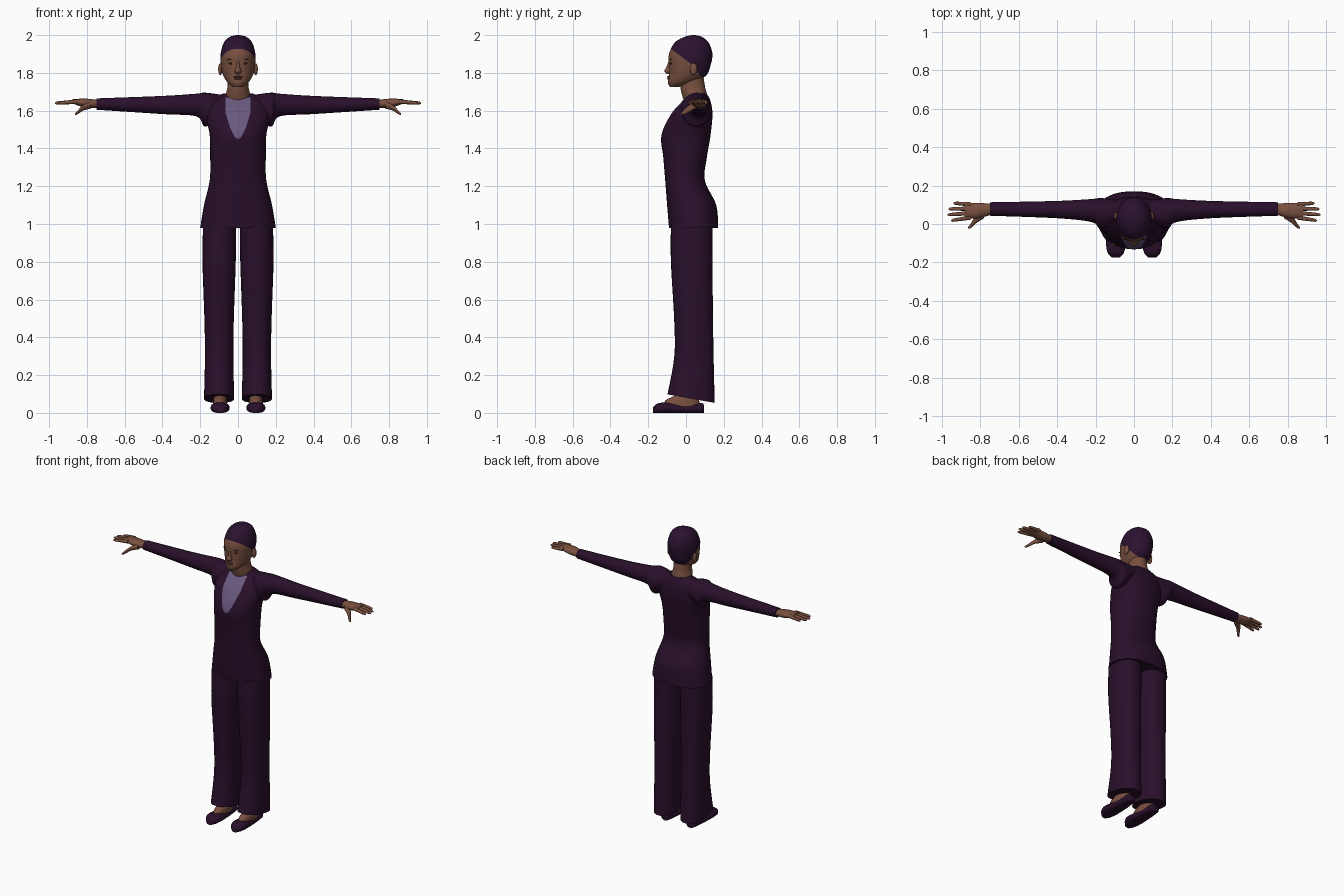
import bpy, bmesh, math
from mathutils import Vector

cube = bpy.data.objects.get("Cube")
if cube:
    bpy.data.objects.remove(cube, do_unlink=True)


def material(name, *rgb):
    mat = bpy.data.materials.new(name)
    mat.use_nodes = True
    mat.diffuse_color = (*rgb, 1)
    mat.node_tree.nodes["Principled BSDF"].inputs["Base Color"].default_value = (*rgb, 1)
    return mat


suit = material("dark plum cloth", .022, .005, .024)
hair = material("dark plum hair", .024, .006, .03)
skin = material("brown skin", .19, .08, .05)
blouse = material("lilac blouse", .14, .1, .21)
lips = material("lip brown", .13, .05, .04)
eyes = material("eye brown", .04, .02, .01)


def finish(name, bm, mat):
    bmesh.ops.recalc_face_normals(bm, faces=bm.faces)
    mesh = bpy.data.meshes.new(name)
    bm.to_mesh(mesh)
    bm.free()
    mesh.materials.append(mat)
    part = bpy.data.objects.new(name, mesh)
    bpy.context.collection.objects.link(part)
    bpy.ops.object.select_all(action="DESELECT")
    part.select_set(True)
    bpy.context.view_layer.objects.active = part
    bpy.ops.object.shade_smooth_by_angle(angle=math.radians(50))
    return part


def smooth_path(rings, steps):
    """Catmull-Rom interpolation between cross-sections."""
    padded = [rings[0], *rings, rings[-1]]
    path = []
    for before, start, end, after in zip(padded, padded[1:], padded[2:], padded[3:]):
        for step in range(steps):
            t = step / steps
            path.append([
                b + t / 2 * (c - a + t * (2*a - 5*b + 4*c - d + t * (3*(b - c) + d - a)))
                for a, b, c, d in zip(before, start, end, after)])
    return path + [rings[-1]]


def rounded(value, power):
    return math.copysign(abs(value) ** (2 / power), value)


def loft(name, mat, axis, rings, side=1, power=2, steps=5, sides=32, warp=None):
    """Each ring is (position on axis, first middle, radius, second middle, radius)."""
    bm = bmesh.new()
    loops = []
    for along, mid_a, radius_a, mid_b, radius_b in smooth_path(rings, steps):
        loop = []
        for k in range(sides):
            angle = math.tau * k / sides
            a = mid_a + radius_a * rounded(math.cos(angle), power)
            b = mid_b + radius_b * rounded(math.sin(angle), power)
            point = {"x": (along, a, b), "y": (a, along, b), "z": (a, b, along)}[axis]
            x, y, z = warp(*point) if warp else point
            loop.append(bm.verts.new((x * side, y, z)))
        loops.append(loop)
    for lower, upper in zip(loops, loops[1:]):
        for k in range(sides):
            bm.faces.new((lower[k - 1], lower[k], upper[k], upper[k - 1]))
    bm.faces.new(loops[0])
    bm.faces.new(loops[-1])
    return finish(name, bm, mat)


def centred(name, mat, profile, **options):
    """Upright symmetric part from (height, half width, front, back)."""
    rings = [(z, 0, half, (front + back) / 2, (back - front) / 2)
             for z, half, front, back in profile]
    return loft(name, mat, "z", rings, **options)


def ball(name, mat, centre, size):
    bm = bmesh.new()
    bmesh.ops.create_uvsphere(bm, u_segments=16, v_segments=10, radius=1)
    bmesh.ops.scale(bm, vec=size, verts=bm.verts)
    bmesh.ops.translate(bm, vec=centre, verts=bm.verts)
    return finish(name, bm, mat)


def paint_convex(part, mat, planes):
    """Cut the mesh along planes and colour the region behind all of them."""
    bm = bmesh.new()
    bm.from_mesh(part.data)
    planes = [(Vector(point), Vector(normal)) for point, normal in planes]
    for point, normal in planes:
        bmesh.ops.bisect_plane(bm, geom=bm.verts[:] + bm.edges[:] + bm.faces[:],
                               plane_co=point, plane_no=normal, dist=1e-5)
    part.data.materials.append(mat)
    for face in bm.faces:
        middle = face.calc_center_median()
        if all((middle - point).dot(normal) < 0 for point, normal in planes):
            face.material_index = 1
    bm.to_mesh(part.data)
    bm.free()


# Tunic, with the blouse showing in a deep neckline
tunic = centred("tunic", suit, [
    (.98, .2, -.09, .17), (1.1, .18, -.1, .16), (1.23, .15, -.11, .1),
    (1.35, .147, -.12, .11), (1.47, .15, -.13, .13), (1.58, .17, -.08, .14),
    (1.65, .15, -.02, .13), (1.69, .08, .02, .11)], power=2.3, steps=8, sides=48)
neckline = [((0, .05, 0), (0, 1, 0)), ((0, 0, 1.67), (0, 0, 1))]
for s in (1, -1):
    neckline += [((s * .066, 0, 0), (s, 0, 0)),
                 ((s * .06, 0, 1.57), (s, 0, -.3)),
                 ((s * .02, 0, 1.465), (s, 0, -.5)),
                 ((0, 0, 1.45), (s, 0, -2))]
paint_convex(tunic, blouse, neckline)

# Neck and head, with the hairline cut into the head
centred("neck", skin, [
    (1.62, .06, 0, .1), (1.68, .065, -.02, .11), (1.73, .055, -.03, .1),
    (1.8, .055, -.03, .09)])
head = centred("head", hair, [
    (1.725, .025, -.085, -.04), (1.75, .056, -.096, .05), (1.79, .08, -.09, .11),
    (1.84, .09, -.09, .13), (1.9, .092, -.09, .14), (1.96, .075, -.06, .12),
    (1.99, .045, -.01, .085), (2, .01, .03, .05)], sides=40)
hairline = (0, .03, 1.845)
paint_convex(head, skin, [(hairline, (0, .75, 1)), (hairline, (0, 1.3, 1))])

# Face
centred("nose", skin, [
    (1.793, .01, -.1, -.07), (1.81, .018, -.115, -.07), (1.83, .01, -.104, -.07),
    (1.87, .008, -.09, -.07)], sides=16)
ball("upper_lip", lips, (0, -.09, 1.779), (.025, .01, .006))
ball("lower_lip", lips, (0, -.09, 1.769), (.022, .01, .006))


def hem_slope(x, y, z):
    """Raise the front of the trouser hem and lower its back."""
    fade = max(0, min(1, (.3 - z) * 4))
    return x, y, z - fade * (y - .03) / 5


for side, s in (("left", 1), ("right", -1)):
    ball(side + "_eye", eyes, (s * .036, -.079, 1.85), (.015, .005, .005))
    ball(side + "_brow", eyes, (s * .038, -.08, 1.87), (.02, .004, .003))
    ball(side + "_ear", skin, (s * .094, .04, 1.82), (.011, .02, .032))

    # Arm and hand
    loft(side + "_sleeve", suit, "x", [
        (.06, .07, .05, 1.64, .04), (.17, .055, .08, 1.605, .09),
        (.22, .07, .06, 1.63, .06), (.4, .075, .045, 1.63, .048),
        (.75, .078, .035, 1.635, .03)], s)
    loft(side + "_palm", skin, "x", [
        (.73, .078, .026, 1.635, .02), (.81, .07, .04, 1.64, .024),
        (.88, .07, .04, 1.65, .01)], s, sides=20)
    for i, finger in enumerate(("index", "middle", "ring", "little")):
        root = Vector((.85, .034 + i * .023, 1.648))
        tip = Vector((.97 - .011 * (i - 1.3) ** 2, .018 + i * .03, 1.64))
        rings = []
        for t, radius in ((0, .012), (.5, .01), (.9, .008), (1, .003)):
            x, y, z = root.lerp(tip, t)
            rings.append((x, y, radius, z, radius))
        loft(f"{side}_{finger}_finger", skin, "x", rings, s, sides=12)
    loft(side + "_thumb", skin, "x", [
        (.78, .05, .02, 1.63, .02), (.82, .025, .02, 1.615, .015),
        (.85, -.01, .012, 1.59, .01), (.863, -.02, .004, 1.582, .004)], s, sides=14)

    # Leg, foot and shoe
    loft(side + "_trouser_leg", suit, "z", [
        (.075, .1, .08, .027, .125), (.3, .1, .075, .042, .104),
        (.5, .1, .078, .04, .103), (.8, .1, .088, .03, .11),
        (1, .097, .088, .03, .11)], s, power=2.3, warp=hem_slope)
    loft(side + "_foot", skin, "z", [
        (.02, .095, .038, -.02, .1), (.065, .095, .036, -.02, .09),
        (.1, .095, .03, .01, .06), (.18, .095, .03, .03, .04)], s, sides=24)
    sole = [(-.175, .02, .015), (-.15, .042, .025), (-.1, .05, .027),
            (0, .042, .02), (.08, .034, .026), (.095, .02, .02)]
    loft(side + "_shoe", suit, "y", [
        (y, .095, half, height, height) for y, half, height in sole],
        s, power=2.6, sides=24)
